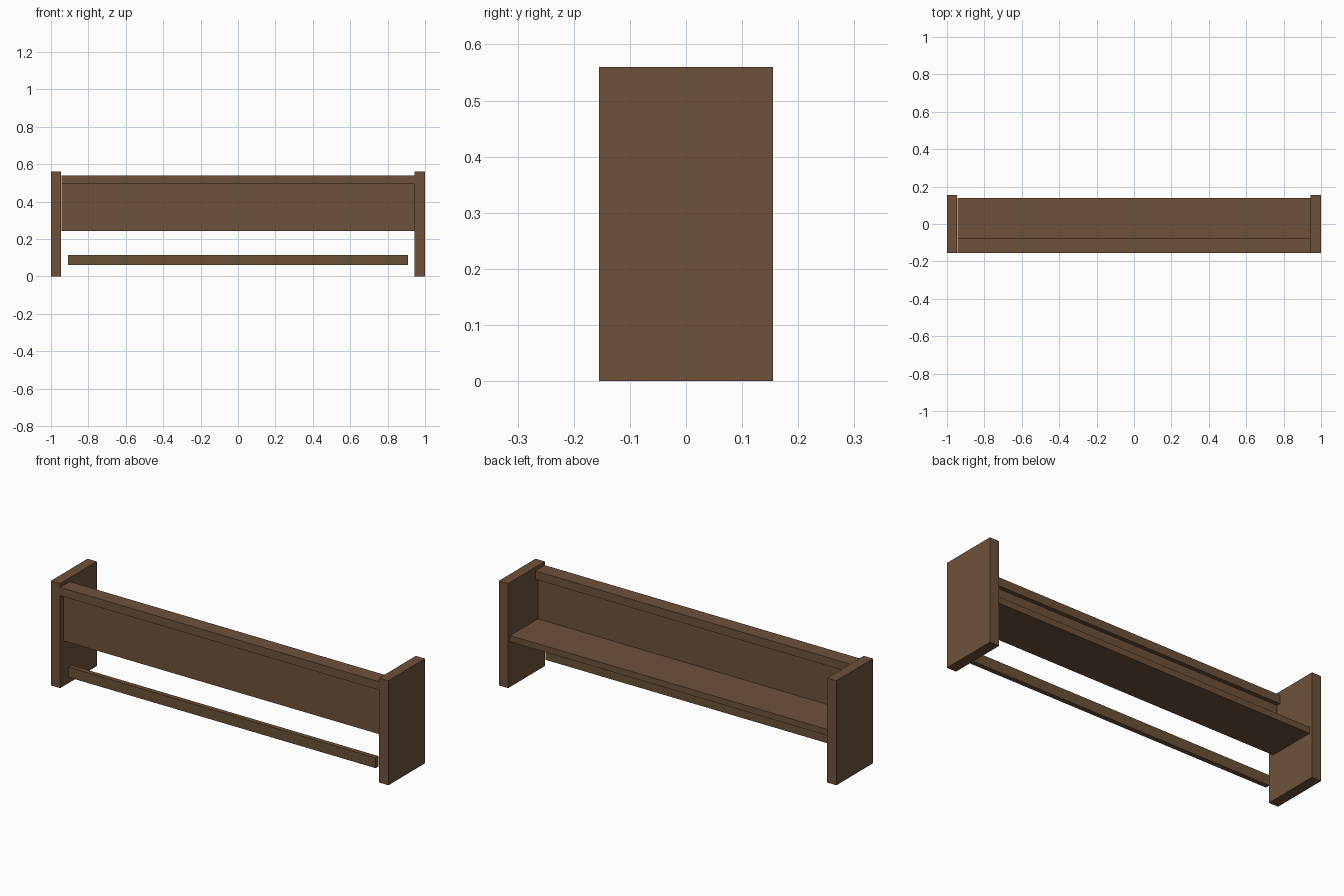
import bpy

cube = bpy.data.objects.get("Cube")
if cube:
    bpy.data.objects.remove(cube, do_unlink=True)


def material(name, rgb):
    mat = bpy.data.materials.new(name)
    mat.use_nodes = True
    color = (*rgb, 1.0)
    mat.diffuse_color = color
    mat.node_tree.nodes["Principled BSDF"].inputs["Base Color"].default_value = color
    return mat


wood = material("brown wood", (0.156, 0.083, 0.043))
bar_wood = material("olive brown wood", (0.145, 0.083, 0.038))


def board(name, x, y, z, mat=wood):
    """Box spanning the given (low, high) range on each axis."""
    spans = (x, y, z)
    bpy.ops.mesh.primitive_cube_add(size=1, location=[(a + b) / 2 for a, b in spans])
    obj = bpy.context.object
    obj.name = name
    obj.scale = [b - a for a, b in spans]
    bpy.ops.object.transform_apply(location=False, rotation=False, scale=True)
    obj.data.materials.append(mat)
    return obj


INNER = 0.945           # inside face of the end panels
DEPTH = 0.155           # half depth of the end panels
span = (-INNER, INNER)

# Upright end panels
board("left_end_panel", (INNER, 1), (-DEPTH, DEPTH), (0, 0.56))
board("right_end_panel", (-1, -INNER), (-DEPTH, DEPTH), (0, 0.56))

# Top rail, front panel and shelf between the ends
board("top_rail", span, (-DEPTH, -0.075), (0.495, 0.54))
board("front_panel", span, (-0.125, -0.097), (0.275, 0.495))
board("shelf", span, (-0.125, 0.138), (0.242, 0.275))

# Low foot bar, slightly shorter than the gap
board("foot_bar", (-0.91, 0.91), (-0.135, -0.11), (0.06, 0.115), bar_wood)
